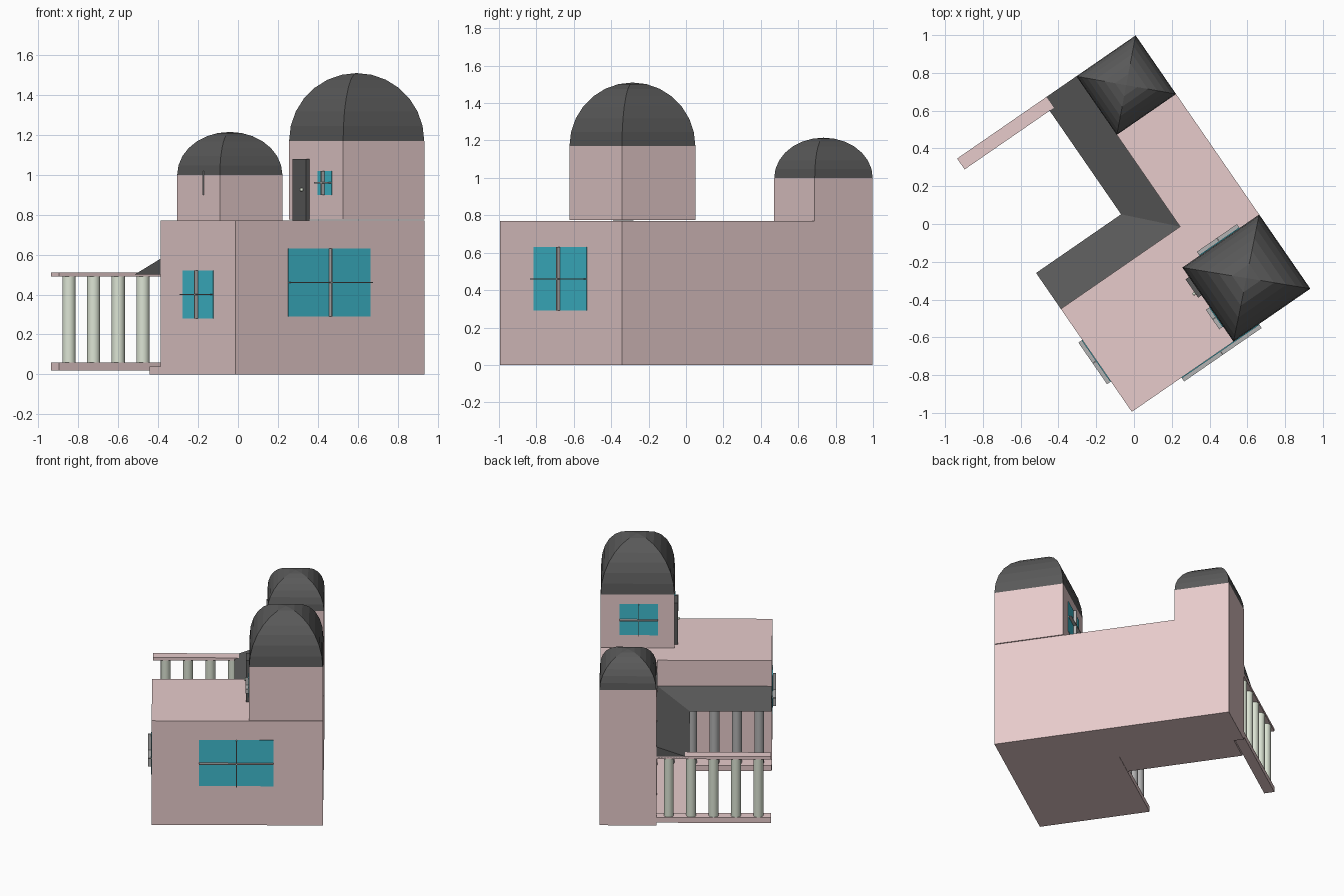
import bpy, bmesh, math
from mathutils import Matrix

if "Cube" in bpy.data.objects:
    bpy.data.objects.remove(bpy.data.objects["Cube"])

# the house is laid out square in local (u, v) and turned on the plot
TURN = Matrix.Rotation(math.radians(34.6), 4, 'Z')


def material(name, rgb):
    m = bpy.data.materials.new(name)
    m.diffuse_color = (*rgb, 1)
    m.use_nodes = True
    m.node_tree.nodes["Principled BSDF"].inputs["Base Color"].default_value = m.diffuse_color
    return m


PINK = material("pink_plaster", (0.80, 0.60, 0.60))
DARK = material("dark_roof", (0.10, 0.10, 0.10))
GLASS = material("blue_glass", (0.05, 0.50, 0.62))
PALE = material("pale_stone", (0.72, 0.78, 0.66))
GREY = material("grey_trim", (0.45, 0.45, 0.45))


def finish(name, bm, mat):
    bmesh.ops.recalc_face_normals(bm, faces=bm.faces[:])
    bm.transform(TURN)
    me = bpy.data.meshes.new(name)
    bm.to_mesh(me)
    bm.free()
    me.materials.append(mat)
    ob = bpy.data.objects.new(name, me)
    bpy.context.collection.objects.link(ob)
    return ob


def box(name, u, v, z, mat):
    bm = bmesh.new()
    size = [b - a for a, b in (u, v, z)]
    mid = [(a + b) / 2 for a, b in (u, v, z)]
    bmesh.ops.create_cube(bm, size=1, matrix=Matrix.Translation(mid) @ Matrix.Diagonal((*size, 1)))
    return finish(name, bm, mat)


def loft(name, rings, mat, tip=None):
    """Join closed rings of equal length; cap the ends or close on a tip."""
    bm = bmesh.new()
    rs = [[bm.verts.new(p) for p in r] for r in rings]
    n = len(rs[0])
    for a, b in zip(rs, rs[1:]):
        for i in range(n):
            bm.faces.new((a[i], a[(i + 1) % n], b[(i + 1) % n], b[i]))
    bm.faces.new(rs[0])
    if tip:
        t = bm.verts.new(tip)
        for i in range(n):
            bm.faces.new((rs[-1][i], rs[-1][(i + 1) % n], t))
    else:
        bm.faces.new(rs[-1])
    return finish(name, bm, mat)


def dome(name, u, v, z0, z1, steps=7):
    cu, cv = sum(u) / 2, sum(v) / 2
    hu, hv = (u[1] - u[0]) / 2, (v[1] - v[0]) / 2
    rings = []
    for k in range(steps):
        a = math.pi / 2 * k / steps
        c, z = math.cos(a), z0 + (z1 - z0) * math.sin(a)
        rings.append([(cu + i * hu * c, cv + j * hv * c, z)
                      for i, j in ((-1, -1), (1, -1), (1, 1), (-1, 1))])
    loft(name, rings, DARK, (cu, cv, z1))


def window(name, wall, face, along, z, out):
    """Glass on a wall ('u' or 'v' is the normal axis) with thin crossed fins."""
    mid, zm = sum(along) / 2, sum(z) / 2

    def slab(part, depth, a, zz, mat):
        d = tuple(sorted((face - out * 0.005, face + out * depth)))
        uv = (d, a) if wall == 'u' else (a, d)
        box(name + part, *uv, zz, mat)
    slab("_glass", 0.004, along, z, GLASS)
    slab("_upright", 0.025, (mid - 0.003, mid + 0.003), z, GREY)
    slab("_crossbar", 0.025, along, (zm - 0.003, zm + 0.003), GREY)


def column(name, u, v, z, mat):
    bm = bmesh.new()
    bmesh.ops.create_cone(bm, cap_ends=True, segments=20, radius1=0.033, radius2=0.033,
                          depth=z[1] - z[0], matrix=Matrix.Translation((u, v, sum(z) / 2)))
    for f in bm.faces:
        f.smooth = len(f.verts) == 4
    finish(name, bm, mat)


U0, UI, U1 = -0.574, 0.193, 0.574
V0, VI, V1 = -0.812, -0.15, 0.817

# L-shaped main block
plan = [(U0, V0), (U1, V0), (U1, V1), (UI, V1), (UI, VI), (U0, VI)]
loft("main_block", [[(u, v, z) for u, v in plan] for z in (0, 0.77)], PINK)

# two towers with square vaulted domes
big_u, big_v = (0.08, U1), (V0, -0.335)
box("large_tower", big_u, big_v, (0.775, 1.17), PINK)
dome("large_dome", big_u, big_v, 1.17, 1.51)
small_u, small_v = (UI, U1), (0.44, V1)
box("small_tower", small_u, small_v, (0.765, 1.0), PINK)
dome("small_dome", small_u, small_v, 1.0, 1.215)

# sloping courtyard roof: wedge section swept round the inner corner
EU, EV = -0.027, 0.081
loft("porch_roof", [
    [(U0, VI, 0.5), (U0, EV, 0.5), (U0, VI, 0.58)],
    [(UI, VI, 0.5), (EU, EV, 0.5), (UI, VI, 0.58)],
    [(UI, V1, 0.5), (EU, V1, 0.5), (UI, V1, 0.58)]], DARK)

# porch floors and the open colonnade
box("front_porch_floor", (U0, UI), (VI, -0.05), (0.0, 0.04), PINK)
box("side_porch_floor", (-0.02, UI), (-0.05, V1 - 0.07), (0.003, 0.04), PINK)
box("colonnade_base", (U0, UI), (V1 - 0.07, V1), (0.02, 0.06), PINK)
box("colonnade_beam", (U0, UI), (V1 - 0.07, V1), (0.49, 0.51), PINK)
for i in range(5):
    u = -0.49 + 0.15 * i
    column(f"colonnade_column_{i}", u, V1 - 0.035, (0.06, 0.49), PALE)
    column(f"porch_column_{i}", u, -0.10, (0.04, 0.5), GREY)

# windows
window("front_window", 'v', V0, (-0.255, 0.244), (0.29, 0.63), -1)
window("side_window", 'u', U0, (-0.617, -0.35), (0.28, 0.52), -1)
window("tower_back_window", 'v', -0.335, (0.19, 0.448), (0.87, 1.10), 1)
window("tower_side_window", 'u', 0.08, (-0.715, -0.59), (0.90, 1.02), -1)
box("small_tower_fin", (UI - 0.005, UI), (0.58, 0.586), (0.9, 1.02), GREY)

# terrace door with knob
box("terrace_door", (0.058, 0.081), (-0.514, -0.396), (0.772, 1.08), DARK)
bm = bmesh.new()
bmesh.ops.create_uvsphere(bm, u_segments=10, v_segments=6, radius=0.009,
                          matrix=Matrix.Translation((0.052, -0.485, 0.925)))
finish("door_knob", bm, PALE)
